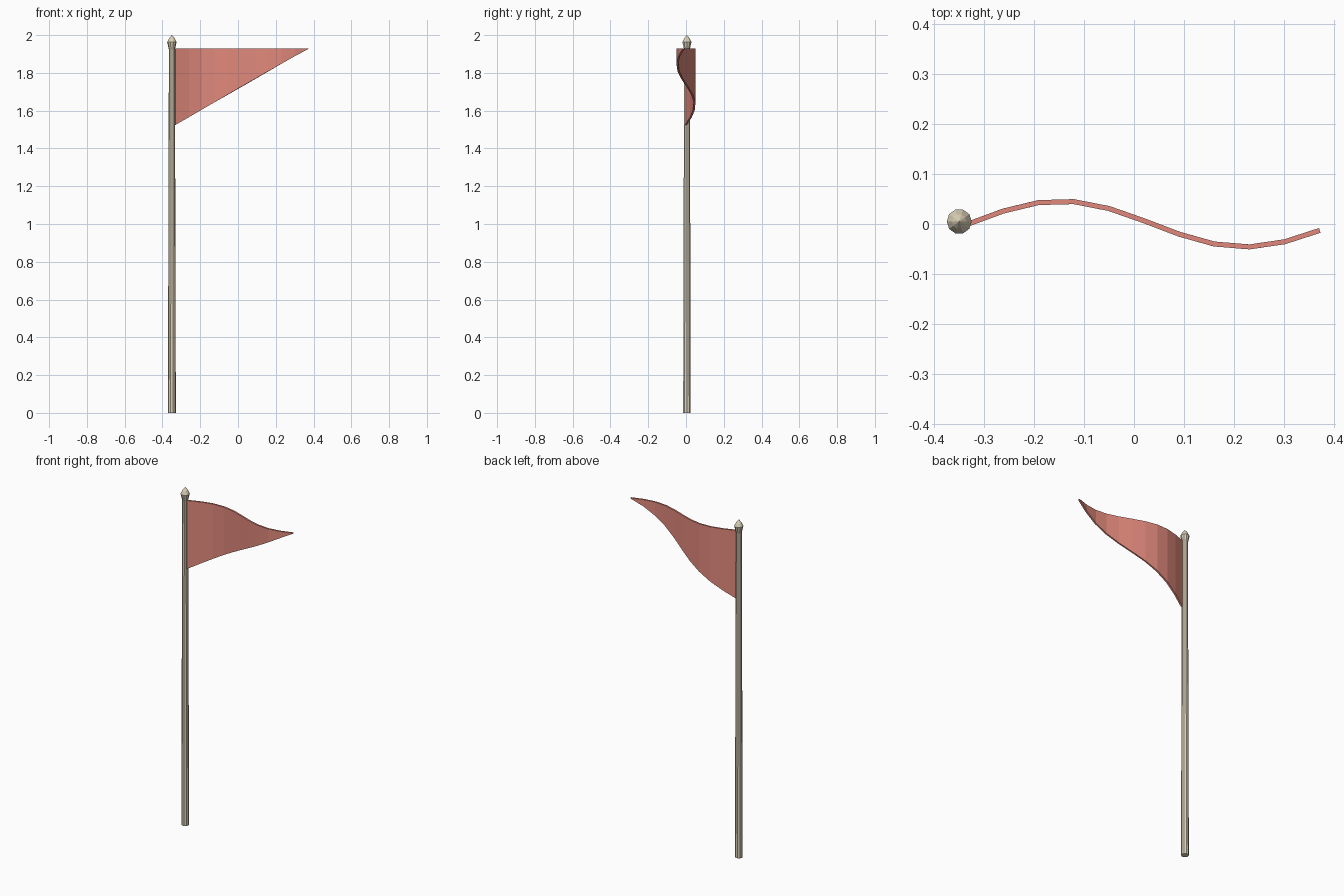
import bpy, bmesh
from math import sin, cos, pi

if "Cube" in bpy.data.objects:
    bpy.data.objects.remove(bpy.data.objects["Cube"])

POLE_X, POLE_Y = -0.35, 0.005


def material(name, color):
    m = bpy.data.materials.new(name)
    m.diffuse_color = color
    m.use_nodes = True
    m.node_tree.nodes["Principled BSDF"].inputs["Base Color"].default_value = m.diffuse_color
    return m


def finish(name, bm, mat):
    bmesh.ops.recalc_face_normals(bm, faces=bm.faces)
    me = bpy.data.meshes.new(name)
    bm.to_mesh(me)
    bm.free()
    me.materials.append(mat)
    ob = bpy.data.objects.new(name, me)
    bpy.context.collection.objects.link(ob)
    return ob


def lathe(name, profile, sides, mat):
    """Closed turned solid on the pole axis from (radius, z) pairs."""
    bm = bmesh.new()
    rings = [[bm.verts.new((POLE_X + r * cos(2 * pi * i / sides),
                            POLE_Y + r * sin(2 * pi * i / sides), z))
              for i in range(sides)] for r, z in profile]
    for a, b in zip(rings, rings[1:]):
        for i in range(sides):
            j = (i + 1) % sides
            bm.faces.new((a[i], a[j], b[j], b[i]))
    bm.faces.new(rings[0])
    bm.faces.new(rings[-1])
    return finish(name, bm, mat)


wood = material("pale_wood", (0.72, 0.64, 0.48, 1))
red = material("red_cloth", (0.75, 0.25, 0.20, 1))

# Tapered pole
lathe("pole", [(0.021, 0), (0.016, 1.935)], 10, wood)

# Pointed finial
lathe("finial", [(0.015, 1.92), (0.025, 1.963), (0.015, 1.983), (0.001, 2.0)], 10, wood)

# Waving triangular pennant, ten strips long
bm = bmesh.new()
steps, top, drop = 10, 1.93, 0.405
columns = []
for k in range(steps + 1):
    t = k / steps
    x, y = -0.332 + 0.704 * t, 0.046 * sin(6 * t)
    low = top - max(drop * (1 - t), 0.003)
    columns.append([bm.verts.new((x, y, z)) for z in (top, low)])
for a, b in zip(columns, columns[1:]):
    bm.faces.new((a[0], a[1], b[1], b[0]))
flag = finish("pennant", bm, red)
solid = flag.modifiers.new("thickness", 'SOLIDIFY')
solid.thickness = 0.01
solid.offset = 0
